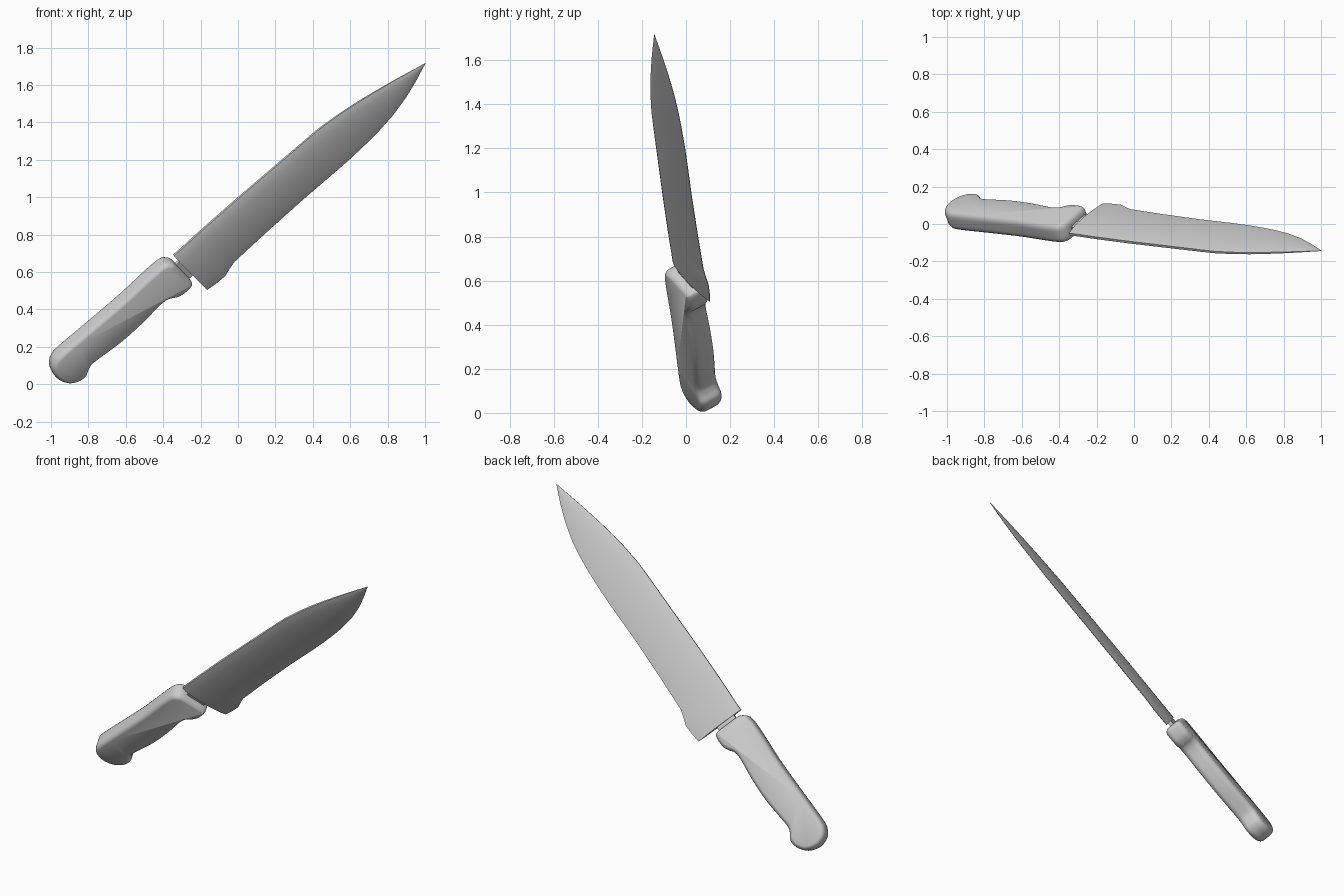
import bpy, bmesh
from mathutils import Vector, Matrix

if "Cube" in bpy.data.objects:
    bpy.data.objects.remove(bpy.data.objects["Cube"])

# Knife frame: length (toward tip), width (spine to edge), thickness
L = Vector((0.752, -0.093, 0.653)).normalized()
W = Vector((0.572, 0.539, -0.621))
W = (W - L * W.dot(L)).normalized()
N = L.cross(W)
FRAME = Matrix.Translation((-0.345, -0.055, 0.69)) @ Matrix((L, W, N)).transposed().to_4x4()


def loft(name, rings, angle):
    """Skin closed rings of equal size and cap both ends."""
    bm = bmesh.new()
    vs = [[bm.verts.new(FRAME @ Vector(p)) for p in r] for r in rings]
    n = len(vs[0])
    for a, b in zip(vs, vs[1:]):
        for i in range(n):
            bm.faces.new((a[i], a[(i + 1) % n], b[(i + 1) % n], b[i]))
    bm.faces.new(vs[0][::-1])
    bm.faces.new(vs[-1])
    bmesh.ops.recalc_face_normals(bm, faces=bm.faces)
    me = bpy.data.meshes.new(name)
    bm.to_mesh(me)
    bm.free()
    ob = bpy.data.objects.new(name, me)
    bpy.context.collection.objects.link(ob)
    bpy.ops.object.select_all(action='DESELECT')
    ob.select_set(True)
    bpy.context.view_layer.objects.active = ob
    bpy.ops.object.shade_smooth_by_angle(angle=angle)
    return ob


def smooth_outline(pts, steps=4):
    """Closed Catmull-Rom curve through the points."""
    out, n = [], len(pts)
    for i in range(n):
        a, b, c, d = (Vector(pts[(i + k) % n]) for k in (-1, 0, 1, 2))
        for s in range(steps):
            t = s / steps
            out.append(0.5 * (2 * b + (c - a) * t + (2 * a - 5 * b + 4 * c - d) * t**2
                              + (3 * b - 3 * c + d - a) * t**3))
    return out


# Blade: stations of (length, spine, edge, half thickness)
stations = [(0, 0, .306, .021), (.06, 0, .313, .021), (.12, -.002, .314, .021),
            (.165, -.003, .298, .021), (.21, -.004, .285, .021), (.43, -.006, .277, .021),
            (.7, -.004, .272, .02), (.94, -.002, .274, .019), (1.04, 0, .273, .018),
            (1.17, .014, .267, .017), (1.26, .028, .259, .016), (1.37, .05, .243, .014),
            (1.49, .077, .211, .011), (1.594, .103, .172, .007), (1.65, .117, .147, .004),
            (1.692, .127, .129, .001)]
section = [(0, .35), (.06, .62), (.2, .9), (.4, 1), (.6, .88), (.8, .58), (.93, .28), (1, .06)]
loop = section + [(f, -h) for f, h in reversed(section)]
loft("blade", [[(l, s + f * (e - s), h * t) for f, h in loop] for l, s, e, t in stations], 0.8)

# Handle: smooth outline with rounded edges, in (length, width)
outline = [(-.04, .0), (-.026, .03), (-.024, .11), (-.026, .18), (-.045, .202), (-.11, .204),
           (-.15, .188), (-.18, .168), (-.23, .161), (-.36, .173), (-.5, .177), (-.62, .168),
           (-.71, .160), (-.75, .172), (-.785, .193), (-.835, .188), (-.886, .15),
           (-.908, .08), (-.89, .02), (-.85, -.012), (-.79, -.022), (-.56, -.018),
           (-.36, -.016), (-.16, -.024), (-.07, -.02)]
path = smooth_outline(outline)


def inset(d):
    n = len(path)
    res = []
    for i, p in enumerate(path):
        t = (path[(i + 1) % n] - path[i - 1]).normalized()
        res.append(p + Vector((t.y, -t.x)) * d)
    return res


def inward_sign():
    area = sum(path[i - 1].cross(path[i]) for i in range(len(path)))
    return -1 if area > 0 else 1


sgn = inward_sign()
half = [(.022, .057), (.014, .053), (.006, .045), (.001, .033), (0, .02)]
layers = half + [(d, -h) for d, h in reversed(half)]
loft("handle", [[(p.x, p.y, h) for p in inset(sgn * d)] for d, h in layers], 0.9)

# Small tang joining blade and handle
loft("tang", [[(l, w, h) for w, h in ((.05, -.012), (.17, -.012), (.17, .012), (.05, .012))]
              for l in (-.06, .02)], 0.5)
